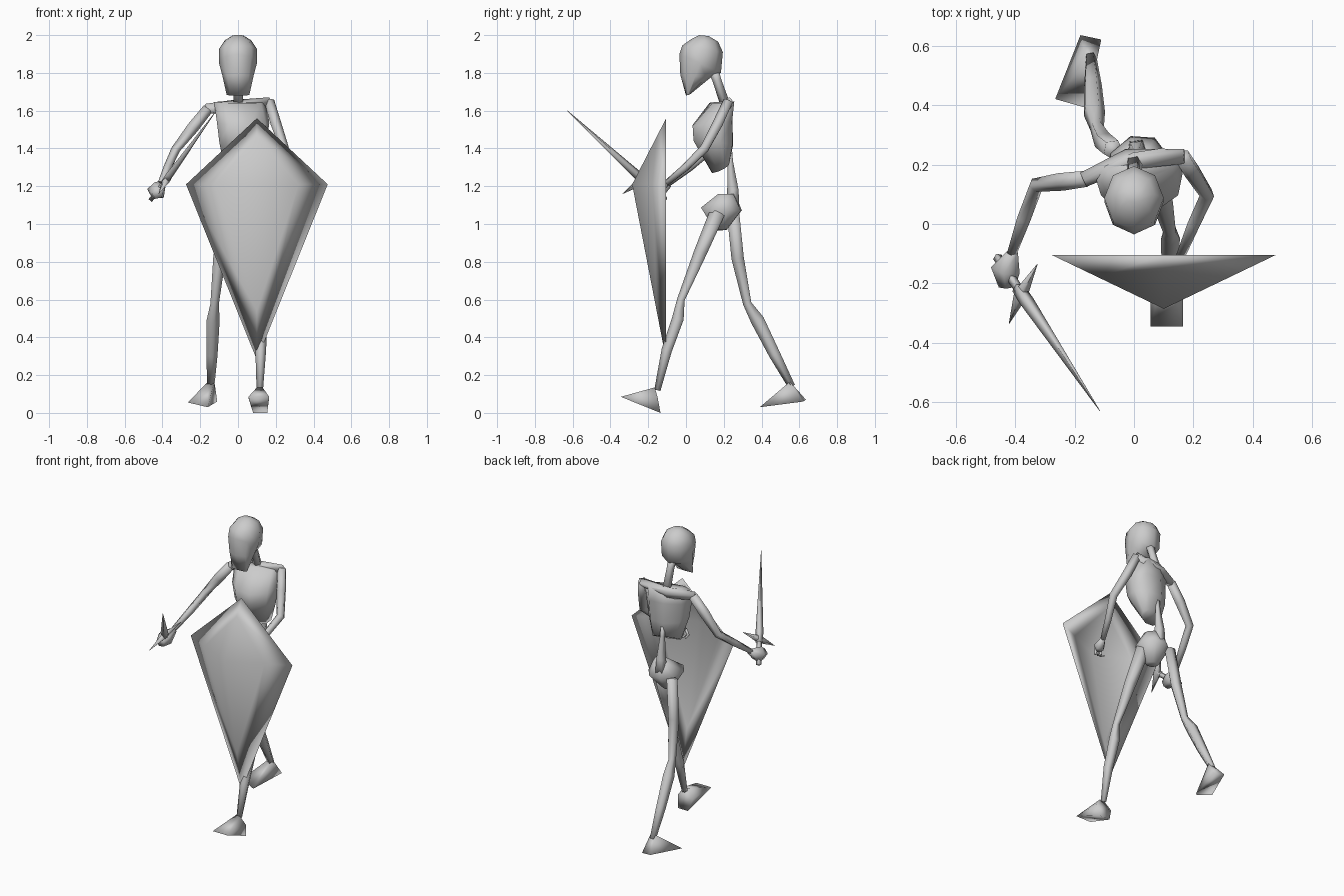
import bpy, bmesh, math
from mathutils import Vector

cube = bpy.data.objects.get("Cube")
if cube:
    bpy.data.objects.remove(cube, do_unlink=True)

grey = bpy.data.materials.new("bone_grey")
grey.use_nodes = True
grey.diffuse_color = (0.6, 0.6, 0.6, 1)
grey.node_tree.nodes["Principled BSDF"].inputs["Base Color"].default_value = (0.6, 0.6, 0.6, 1)


def finish(name, bm, angle=110):
    bmesh.ops.recalc_face_normals(bm, faces=bm.faces)
    mesh = bpy.data.meshes.new(name)
    bm.to_mesh(mesh)
    bm.free()
    mesh.materials.append(grey)
    ob = bpy.data.objects.new(name, mesh)
    bpy.context.collection.objects.link(ob)
    bpy.ops.object.select_all(action='DESELECT')
    ob.select_set(True)
    bpy.context.view_layer.objects.active = ob
    bpy.ops.object.shade_smooth_by_angle(angle=math.radians(angle))


def skin(name, rings):
    """Join rings of points into a closed body."""
    bm = bmesh.new()
    loops = [[bm.verts.new(p) for p in ring] for ring in rings]
    n = len(loops[0])
    for a, b in zip(loops, loops[1:]):
        for i in range(n):
            j = (i + 1) % n
            bm.faces.new((a[i], a[j], b[j], b[i]))
    bm.faces.new(loops[0])
    bm.faces.new(loops[-1])
    finish(name, bm)


def bone(name, pts, radii, sides=5):
    """Tapered limb along a path."""
    pts = [Vector(p) for p in pts]
    rings = []
    for i, (p, r) in enumerate(zip(pts, radii)):
        d = (pts[min(i + 1, len(pts) - 1)] - pts[max(i - 1, 0)]).normalized()
        u = d.cross(Vector((0.9, 0.1, 0.2))).normalized()
        v = d.cross(u)
        rings.append([p + r * (math.cos(t) * u + math.sin(t) * v)
                      for t in (math.tau * k / sides for k in range(sides))])
    skin(name, rings)


def body(name, sections, x=0, yaw=0, sides=8, mid=.18):
    """Stack of tilted ovals turned about z: front (y, z), back (y, z), half width."""
    side = Vector((math.cos(yaw), math.sin(yaw), 0))
    rings = []
    for fy, fz, by, bz, w in sections:
        f, b = (Vector((x - math.tan(yaw) * (y - mid), y, z)) for y, z in ((fy, fz), (by, bz)))
        rings.append([(f + b) / 2 + (b - f) / 2 * math.cos(t) + side * w * math.sin(t)
                      for t in (math.tau * k / sides for k in range(sides))])
    skin(name, rings)


def hull(name, pts):
    bm = bmesh.new()
    for p in pts:
        bm.verts.new(p)
    bmesh.ops.convex_hull(bm, input=bm.verts)
    finish(name, bm)


# Skull, ribcage, pelvis
body("skull", [(.0, 1.68, .02, 1.685, .06), (-.03, 1.79, .13, 1.775, .082),
               (-.035, 1.9, .185, 1.8, .1), (-.02, 1.945, .195, 1.91, .1),
               (.03, 1.98, .17, 1.965, .07), (.07, 2, .12, 1.995, .03)])
body("ribcage", [(.14, 1.64, .24, 1.65, .145), (.035, 1.52, .245, 1.55, .145),
                 (.04, 1.44, .25, 1.42, .13), (.14, 1.27, .22, 1.32, .09)], .015, .3)
body("pelvis", [(.16, .965, .21, .97, .04), (.085, 1.09, .29, 1.07, .105),
                (.18, 1.16, .25, 1.16, .055)], .01, -.5)

# Neck, spine and collar
bone("neck", [(0, .145, 1.82), (0, .165, 1.76), (0, .21, 1.63)], [.03, .025, .028])
bone("spine", [(.01, .23, 1.4), (.01, .235, 1.33), (.01, .25, 1.18), (.01, .25, 1.08)],
     [.015, .016, .032, .038])
bone("collar", [(-.17, .15, 1.61), (-.02, .215, 1.62), (.17, .225, 1.645)], [.027, .038, .027])

# Arms
bone("right_arm", [(-.16, .155, 1.61), (-.24, .145, 1.51), (-.33, .13, 1.39),
                   (-.37, .02, 1.3), (-.415, -.11, 1.2)], [.03, .033, .026, .024, .016])
bone("left_arm", [(.165, .225, 1.65), (.2, .17, 1.53), (.245, .1, 1.4),
                  (.2, 0, 1.3), (.155, -.11, 1.21)], [.028, .03, .026, .022, .016])
bone("right_hand", [(-.405, -.09, 1.21), (-.43, -.15, 1.175), (-.425, -.21, 1.16)],
     [.018, .052, .03])
bone("left_hand", [(.16, -.1, 1.215), (.145, -.15, 1.19), (.14, -.18, 1.18)], [.016, .035, .02])
for i in range(3):
    bone(f"left_finger_{i + 1}", [(.12 + .02 * i, -.17, 1.19), (.11 + .02 * i, -.18, 1.15),
                                  (.11 + .02 * i, -.15, 1.14)], [.01, .01, .006], 4)

# Legs
bone("left_leg", [(.07, .17, 1.06), (.095, .08, .85), (.12, -.025, .6), (.122, -.04, .5),
                  (.12, -.1, .33), (.115, -.15, .12)], [.045, .038, .022, .034, .03, .018])
bone("right_leg", [(-.07, .25, 1.07), (-.1, .275, .82), (-.125, .325, .58), (-.135, .38, .49),
                   (-.14, .47, .31), (-.145, .56, .14)], [.035, .035, .024, .038, .032, .02])

# Wedge feet
hull("left_foot", [(.1, -.165, .135), (.13, -.165, .135), (.055, -.15, .08), (.165, -.15, .08),
                   (.055, -.345, .085), (.165, -.345, .085), (.08, -.135, 0), (.155, -.135, 0)])
hull("right_foot", [(-.16, .55, .165), (-.125, .55, .165), (-.265, .42, .055), (-.16, .39, .03),
                    (-.18, .635, .07), (-.11, .62, .06)])

# Hollow kite shield: two thin shells meeting at the rim, each with an inner diamond
bm = bmesh.new()
rim = [Vector(p) for p in ((.1, -.105, 1.56), (-.275, -.105, 1.21),
                           (.1, -.105, .28), (.475, -.105, 1.21))]
outer = [bm.verts.new(p) for p in rim]
for depth in (-.285, -.275):
    apex = Vector((.1, depth, 1.21))
    tip = bm.verts.new(apex)
    inner = [bm.verts.new(p.lerp(apex, f)) for p, f in zip(rim, (.29, .41, .28, .41))]
    for i in range(4):
        j = (i + 1) % 4
        bm.faces.new((outer[i], outer[j], inner[j], inner[i]))
        bm.faces.new((inner[i], inner[j], tip))
finish("shield", bm, 180)

# Sword
bone("sword_blade", [(-.39, -.215, 1.22), (-.36, -.26, 1.262), (-.115, -.628, 1.6)],
     [.022, .024, .001], 4)
bone("sword_grip", [(-.46, -.11, 1.13), (-.38, -.23, 1.235)], [.016, .016], 4)
bone("sword_guard", [(-.42, -.335, 1.16), (-.38, -.235, 1.23), (-.325, -.135, 1.3)],
     [.001, .024, .001], 4)
